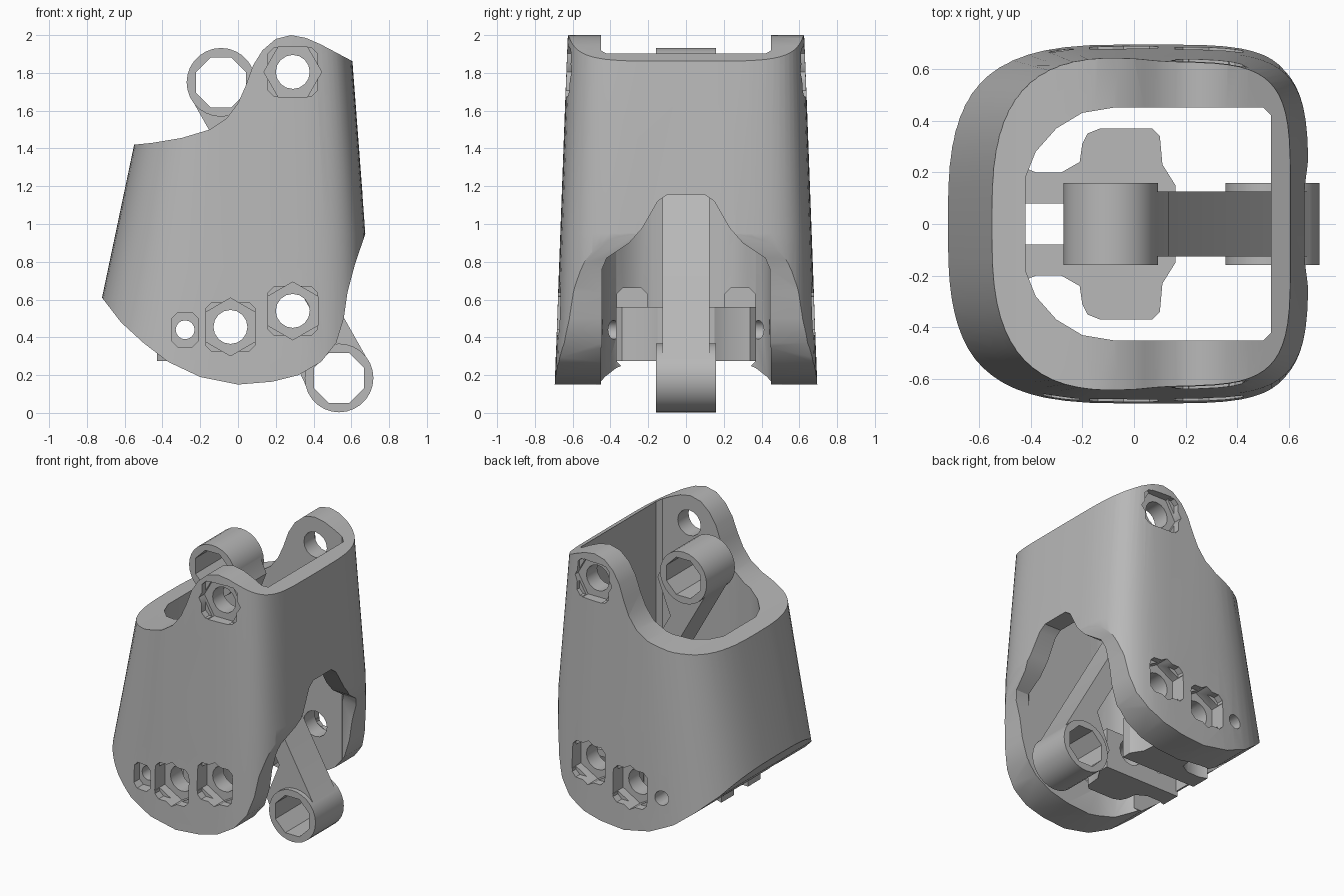
import bpy, bmesh, math

cube = bpy.data.objects.get("Cube")
if cube:
    bpy.data.objects.remove(cube, do_unlink=True)

grey = bpy.data.materials.new("plain grey")
grey.use_nodes = True
grey.diffuse_color = (0.48, 0.48, 0.48, 1)
grey.node_tree.nodes["Principled BSDF"].inputs["Base Color"].default_value = (0.48, 0.48, 0.48, 1)


def loft(name, rings):
    """Skin a stack of equal-length rings and cap both ends."""
    bm = bmesh.new()
    rows = [[bm.verts.new(p) for p in ring] for ring in rings]
    n = len(rows[0])
    for a, b in zip(rows, rows[1:]):
        for i in range(n):
            j = (i + 1) % n
            bm.faces.new((a[i], a[j], b[j], b[i]))
    bm.faces.new(rows[0])
    bm.faces.new(rows[-1])
    bmesh.ops.recalc_face_normals(bm, faces=bm.faces)
    mesh = bpy.data.meshes.new(name)
    bm.to_mesh(mesh)
    bm.free()
    mesh.materials.append(grey)
    obj = bpy.data.objects.new(name, mesh)
    bpy.context.collection.objects.link(obj)
    return obj


def prism(name, pts, axis, lo, hi):
    """Extrude a flat outline along an axis."""
    place = {"X": lambda u, v, d: (d, u, v),
             "Y": lambda u, v, d: (u, d, v),
             "Z": lambda u, v, d: (u, v, d)}[axis]
    return loft(name, [[place(u, v, d) for u, v in pts] for d in sorted((lo, hi))])


def circle(x, z, r, n, turn=0.0):
    return [(x + r * math.cos(turn + math.tau * i / n),
             z + r * math.sin(turn + math.tau * i / n)) for i in range(n)]


def rounded_box(x, z, w, h, r):
    """Rectangle outline with chamfered corners."""
    return [(x + w, z - h + r), (x + w, z + h - r), (x + w - r, z + h), (x - w + r, z + h),
            (x - w, z + h - r), (x - w, z - h + r), (x - w + r, z - h), (x + w - r, z - h)]


def boolean(obj, other, mode, keep=False):
    mod = obj.modifiers.new("boolean", "BOOLEAN")
    mod.operation, mod.object, mod.solver = mode, other, "EXACT"
    bpy.context.view_layer.objects.active = obj
    bpy.ops.object.modifier_apply(modifier=mod.name)
    if not keep:
        bpy.data.objects.remove(other, do_unlink=True)


def mirrored(half):
    return half + [(-u, v) for u, v in reversed(half)]


# Tapered sleeve: soft corners on one side, tight corners on the other
def sleeve_ring(z, n=64):
    ring = []
    for i in range(n):
        c, s = math.cos(math.tau * i / n), math.sin(math.tau * i / n)
        width = (0.848 - 0.21 * z) if c < 0 else 0.675 - 0.076 * max(z - 0.95, 0)
        depth = 0.695 - 0.037 * (z - 0.15)
        power = 2 / 3 if c < 0 else 2 / 5
        ring.append((math.copysign(width * abs(c) ** power, c),
                     math.copysign(depth * abs(s) ** power, s), z))
    return ring


shell = loft("shell", [sleeve_ring(z) for z in (0.05, 0.95, 2.1)])

# Side outline with a round belly and raised pivot ears
outline = [(-0.72, 0.61), (-0.62, 0.48), (-0.5, 0.37), (-0.37, 0.27), (-0.2, 0.19),
           (0, 0.15), (0.18, 0.165), (0.32, 0.2), (0.44, 0.27), (0.52, 0.37),
           (0.56, 0.5), (0.58, 0.64), (0.62, 0.79), (0.675, 0.95), (0.8, 1.75),
           (0.6, 1.865), (0.44, 1.95), (0.36, 1.985), (0.28, 2.0), (0.2, 1.98),
           (0.13, 1.92), (0.08, 1.84), (0.04, 1.73), (0, 1.64), (-0.06, 1.56),
           (-0.15, 1.5), (-0.3, 1.455), (-0.45, 1.43), (-0.55, 1.42), (-0.9, 1.41)]
boolean(shell, prism("outline", outline, "Y", -1, 1), "INTERSECT")

# Straight cavity through the sleeve
cavity = [(0.53, -0.42), (0.53, 0.42), (0.5, 0.45), (-0.08, 0.45), (-0.2, 0.43),
          (-0.3, 0.37), (-0.38, 0.28), (-0.42, 0.18), (-0.42, -0.18), (-0.38, -0.28),
          (-0.3, -0.37), (-0.2, -0.43), (-0.08, -0.45), (0.5, -0.45)]
boolean(shell, prism("cavity", cavity, "Z", -0.5, 2.5), "DIFFERENCE")

# Bell shaped notch where the link comes out
bell = mirrored([(0.445, -0.2), (0.445, 0.76), (0.42, 0.82), (0.3, 0.9),
                 (0.23, 0.98), (0.15, 1.12), (0.1, 1.155)])
boolean(shell, prism("notch", bell, "X", 0.4, 1), "DIFFERENCE")

# Slots in the wall on both sides of the bracket arms
for side in (-1, 1):
    slot = rounded_box(side * 0.285, 0.45, 0.08, 0.21, 0.03)
    boolean(shell, prism("slot", slot, "X", -0.53, -0.25), "DIFFERENCE")

# Bracket: two matching halves, each with an outer lobe and an arm to the wall
half_plan = [(0.16, 0.08), (0.16, 0.15), (0.11, 0.23), (0.1, 0.34), (0.07, 0.37),
             (-0.13, 0.37), (-0.18, 0.35), (-0.2, 0.31), (-0.21, 0.24), (-0.28, 0.2),
             (-0.38, 0.2), (-0.43, 0.22), (-0.43, 0.08)]
brackets = [prism(name, [(x, side * y) for x, y in half_plan], "Z", 0.275, 0.56)
            for name, side in (("left_bracket", 1), ("right_bracket", -1))]

# Cross holes, with hexagonal pockets in shallow rounded recesses
holes = [(0.29, 1.805, 0.09, 0), (-0.04, 0.455, 0.09, math.pi / 2),
         (0.29, 0.54, 0.09, math.pi / 2), (-0.28, 0.44, 0.05, None)]
for x, z, r, turn in holes:
    drill = prism("drill", circle(x, z, r, 16), "Y", -1, 1)
    for bracket in brackets:
        boolean(bracket, drill, "DIFFERENCE", keep=True)
    boolean(shell, drill, "DIFFERENCE")
    if turn is None:
        recess = prism("recess", rounded_box(x, z, 0.07, 0.09, 0.03), "Y", -0.6, -1)
        boolean(shell, recess, "DIFFERENCE")
        continue
    for side in (-1, 1):
        hexagon = prism("pocket", circle(x, z, 0.153, 6, turn), "Y", side * 0.57, side)
        boolean(shell, hexagon, "DIFFERENCE")
        recess = prism("recess", rounded_box(x, z, 0.13, 0.128, 0.03), "Y",
                       side * (0.645 - 0.03 * z), side)
        boolean(shell, recess, "DIFFERENCE")

# Offset link: slanted bar flaring into an eye at each end
half_bar = [(0.375, 0.11), (0.31, 0.25), (0.41, 0.5), (-0.245, 1.66)]
bar = half_bar + [(0.445 - x, 1.935 - z) for x, z in half_bar]
link = prism("link", bar, "Y", -0.125, 0.125)
eyes = [(-0.09, 1.75), (0.535, 0.185)]
for x, z in eyes:
    boolean(link, prism("eye", circle(x, z, 0.182, 28), "Y", -0.158, 0.158), "UNION")
for x, z in eyes:
    boolean(link, prism("bore", circle(x, z, 0.143, 8, math.pi / 8), "Y", -1, 1), "DIFFERENCE")

# Smooth curved surfaces, sharp edges kept
for obj in (shell, link, *brackets):
    bpy.ops.object.select_all(action="DESELECT")
    obj.select_set(True)
    bpy.context.view_layer.objects.active = obj
    bpy.ops.object.shade_smooth_by_angle(angle=math.radians(30))
